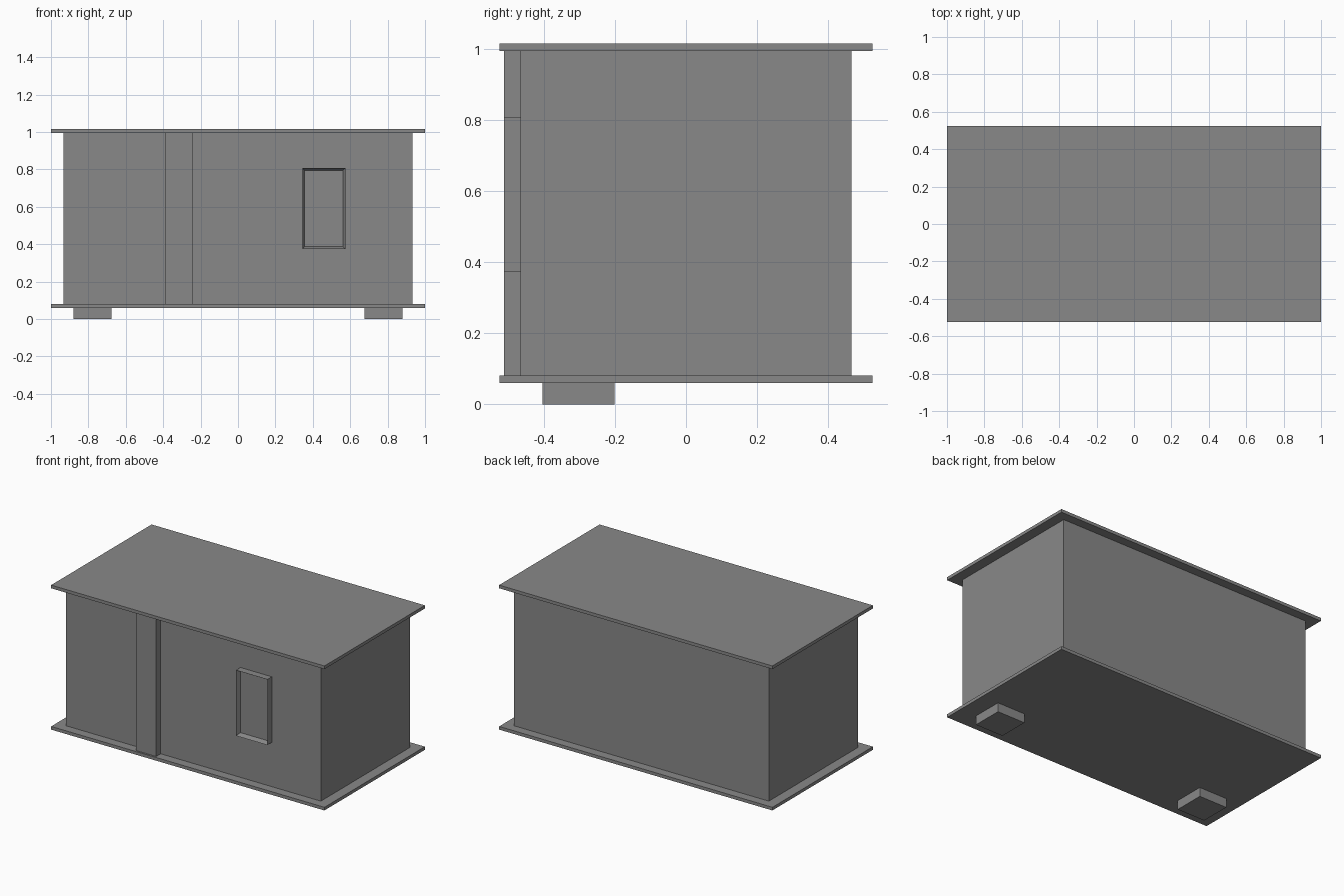
import bpy
import bmesh
from mathutils import Vector

cube = bpy.data.objects.get("Cube")
if cube:
    bpy.data.objects.remove(cube, do_unlink=True)

grey = bpy.data.materials.new("plain grey")
grey.use_nodes = True
colour = (0.25, 0.25, 0.25, 1)
grey.diffuse_color = colour
grey.node_tree.nodes["Principled BSDF"].inputs["Base Color"].default_value = colour


def box(name, low, high, inset=0, depth=0):
    """Box between two corners; inset and depth sink a panel in its front."""
    low, high = Vector(low), Vector(high)
    mid, size = (low + high) / 2, high - low
    bm = bmesh.new()
    bmesh.ops.create_cube(bm, size=1)
    bmesh.ops.scale(bm, vec=size, verts=bm.verts)
    if inset:
        bm.normal_update()
        front = min(bm.faces, key=lambda f: f.calc_center_median().y)
        bmesh.ops.inset_region(bm, faces=[front], thickness=inset)
        bmesh.ops.translate(bm, vec=(0, depth, 0), verts=front.verts)
    mesh = bpy.data.meshes.new(name)
    bm.to_mesh(mesh)
    bm.free()
    mesh.materials.append(grey)
    obj = bpy.data.objects.new(name, mesh)
    obj.location = mid
    bpy.context.collection.objects.link(obj)
    return obj


FLOOR, CEILING = 0.081, 0.995
WALL_X, WALL_Y = 0.933, 0.466
SLAB_X, SLAB_Y = 1.0, 0.525
FRONT = -0.513

# Floor and roof slabs overhang the walls
box("floor_slab", (-SLAB_X, -SLAB_Y, 0.06), (SLAB_X, SLAB_Y, FLOOR))
box("roof_slab", (-SLAB_X, -SLAB_Y, CEILING), (SLAB_X, SLAB_Y, 1.016))
box("walls", (-WALL_X, -WALL_Y, FLOOR), (WALL_X, WALL_Y, CEILING))

# Full-height door post and framed window with a sunken pane
box("door_post", (-0.388, FRONT, FLOOR), (-0.24, -WALL_Y, CEILING))
box("window", (0.344, FRONT, 0.374), (0.574, -WALL_Y, 0.808), inset=0.018, depth=0.03)

# Two feet under the front edge
for side, x in (("right", -0.778), ("left", 0.778)):
    box(side + "_foot", (x - 0.102, -0.404, 0), (x + 0.102, -0.201, 0.06))
